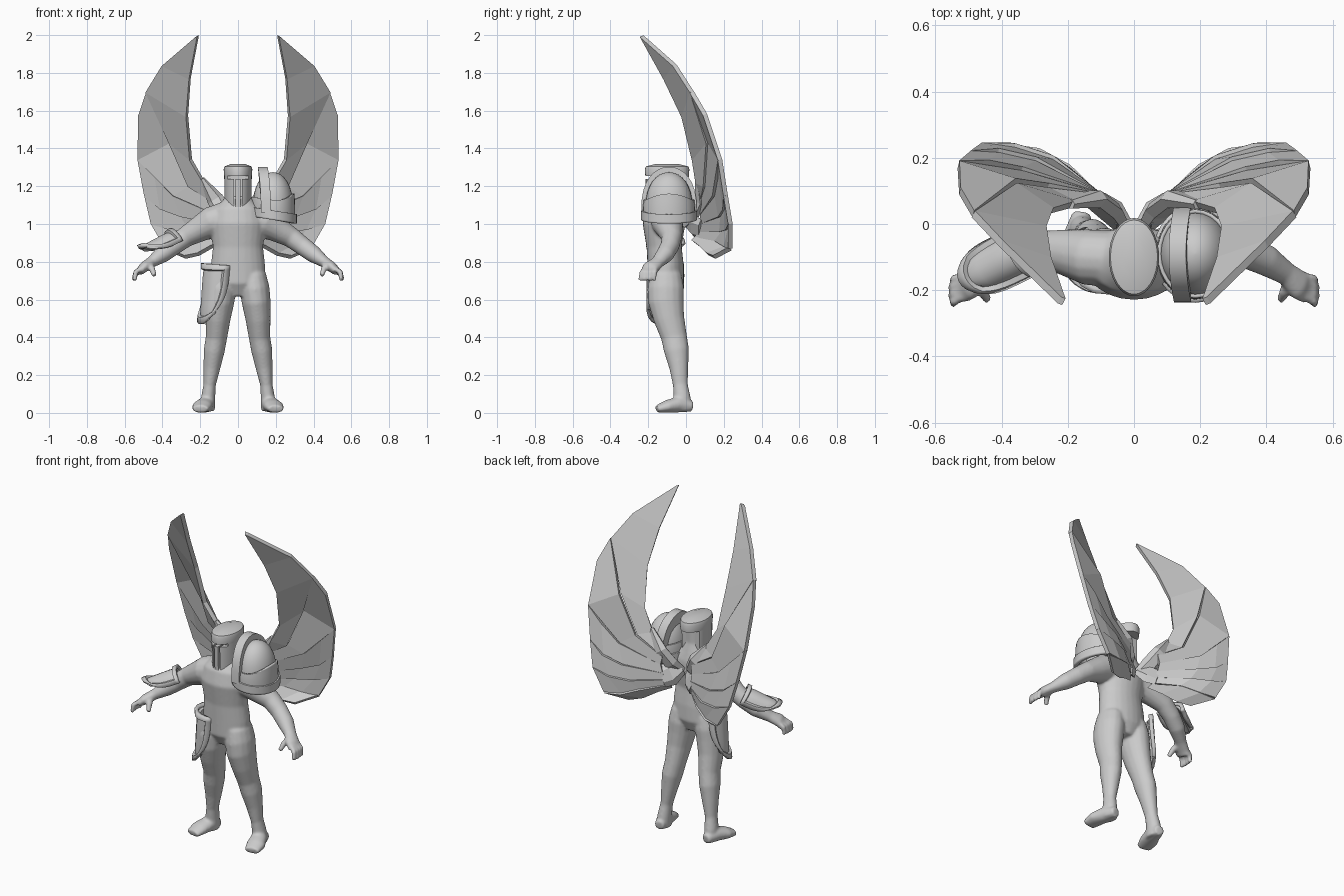
import bpy, bmesh, math
from mathutils import Vector as V

if "Cube" in bpy.data.objects:
    bpy.data.objects.remove(bpy.data.objects["Cube"])

GREY = bpy.data.materials.new("plain_grey")
GREY.diffuse_color = (0.6, 0.6, 0.6, 1)
GREY.use_nodes = True
GREY.node_tree.nodes["Principled BSDF"].inputs["Base Color"].default_value = GREY.diffuse_color


def finish(name, bm, smooth=None):
    bmesh.ops.recalc_face_normals(bm, faces=bm.faces)
    me = bpy.data.meshes.new(name)
    bm.to_mesh(me)
    bm.free()
    me.materials.append(GREY)
    ob = bpy.data.objects.new(name, me)
    bpy.context.collection.objects.link(ob)
    if smooth is not None:
        bpy.ops.object.select_all(action='DESELECT')
        bpy.context.view_layer.objects.active = ob
        ob.select_set(True)
        bpy.ops.object.shade_smooth_by_angle(angle=math.radians(smooth))
    return ob


def tube(bm, path, n=16, side=1):
    """Capped tube through sections (x, y, z, rx, ry)."""
    pts = [V((p[0] * side, p[1], p[2])) for p in path]
    main = (pts[-1] - pts[0]).normalized()
    ref = V((0, 1, 0)) if abs(main.y) < 0.8 else V((0, 0, 1))
    rings = []
    for i, p in enumerate(pts):
        t = (pts[min(i + 1, len(pts) - 1)] - pts[max(i - 1, 0)]).normalized()
        a = ref.cross(t).normalized()
        b = t.cross(a)
        rx, ry = path[i][3], path[i][4]
        rings.append([bm.verts.new(p + a * rx * math.cos(k * math.tau / n)
                                   + b * ry * math.sin(k * math.tau / n)) for k in range(n)])
    for r0, r1 in zip(rings, rings[1:]):
        for k in range(n):
            bm.faces.new((r0[k], r0[(k + 1) % n], r1[(k + 1) % n], r1[k]))
    bm.faces.new(rings[0])
    bm.faces.new(rings[-1])


def thicken(ob, thickness):
    m = ob.modifiers.new("thickness", 'SOLIDIFY')
    m.thickness, m.offset = thickness, 0
    return ob


def curved_plate(name, p0, p1, out, radius, half, taper):
    """Armour plate wrapped round a limb, with a raised border and round end."""
    p0, p1 = V(p0), V(p1)
    axis = (p1 - p0).normalized()
    out = V(out)
    out = (out - axis * out.dot(axis)).normalized()
    side = axis.cross(out)
    us = [-1, -.83, -.79, -.5, -.25, 0, .25, .5, .79, .83, 1]
    vs = [0, .075, .095, .25, .4, .55, .68, .8, .89, .91, 1]
    bm = bmesh.new()
    grid = []
    for v in vs:
        h = half * (1 - taper * v ** 3.5)
        row = []
        for u in us:
            border = abs(u) > .8 or v < .08 or v > .9
            r = radius + (.008 if border else -.006)
            # the middle of the lower end hangs lower than its corners
            c = p0.lerp(p1, v * (1 - 0.17 * u * u))
            row.append(bm.verts.new(c + r * (out * math.cos(u * h) + side * math.sin(u * h))))
        grid.append(row)
    for a, b in zip(grid, grid[1:]):
        for i in range(len(us) - 1):
            bm.faces.new((a[i], a[i + 1], b[i + 1], b[i]))
    return thicken(finish(name, bm, 30), 0.022)


# --- body: tubes fused into one smooth skin
bm = bmesh.new()
tube(bm, [(0, -.10, .62, .07, .06), (0, -.105, .69, .145, .095), (0, -.108, .78, .144, .096),
          (0, -.116, .88, .133, .093), (0, -.117, 1.0, .15, .113), (0, -.11, 1.07, .135, .103),
          (0, -.10, 1.12, .085, .08), (0, -.095, 1.16, .055, .06), (0, -.10, 1.26, .055, .065)], 24)
for s in (1, -1):
    # leg and foot
    tube(bm, [(.074, -.108, .79, .03, .05), (.079, -.107, .73, .07, .085), (.088, -.107, .66, .079, .097),
              (.096, -.106, .59, .077, .095), (.106, -.09, .5, .067, .082),
              (.114, -.063, .4, .057, .069), (.126, -.05, .33, .056, .067), (.138, -.038, .24, .045, .051),
              (.15, -.03, .15, .033, .04), (.158, -.02, .08, .038, .045), (.16, -.02, .01, .038, .05)], 16, s)
    tube(bm, [(.157, .035, .034, .028, .028), (.17, -.04, .045, .046, .043),
              (.19, -.10, .034, .054, .034), (.20, -.155, .02, .044, .02)], 16, s)
    # arm and hand
    tube(bm, [(.06, -.105, 1.035, .085, .085), (.14, -.10, 1.01, .083, .085), (.21, -.085, .97, .068, .07),
              (.28, -.075, .93, .055, .055), (.34, -.085, .885, .05, .05), (.40, -.11, .84, .046, .048),
              (.46, -.15, .797, .03, .036), (.50, -.185, .77, .028, .046), (.522, -.197, .745, .02, .046)], 16, s)
    for i in (-1.5, -.5, .5, 1.5):
        tube(bm, [(.505, -.185 - .019 * i, .77, .014, .013), (.543, -.20 - .024 * i, .745, .015, .012),
                  (.555 - .006 * abs(i), -.206 - .025 * i, .700, .013, .011)], 8, s)
    tube(bm, [(.475, -.165, .785, .022, .022), (.455, -.205, .765, .018, .018),
              (.443, -.23, .725, .014, .014)], 8, s)
body = finish("body", bm)
m = body.modifiers.new("fuse", 'REMESH')
m.mode, m.voxel_size, m.use_smooth_shade = 'VOXEL', 0.007, True
m = body.modifiers.new("soften", 'SMOOTH')
m.factor, m.iterations = 0.5, 10

# --- helmet: domed cap, open back, slotted face
bm = bmesh.new()
tube(bm, [(0, -.10, 1.25, .073, .115), (0, -.10, 1.29, .076, .118),
          (0, -.10, 1.305, .071, .112), (0, -.10, 1.318, .035, .06)], 32)
cap = finish("helmet_cap", bm, 30)
bm = bmesh.new()
tube(bm, [(0, -.10, 1.09, .07, .108), (0, -.10, 1.16, .072, .112), (0, -.10, 1.26, .073, .115)], 32)
for v in bm.verts:
    v.co.y = min(v.co.y, -.045)
face = finish("helmet_face", bm, 30)
bm = bmesh.new()
for x, z, w, h in ((0, 1.245, .11, .016), (-.017, 1.165, .01, .16), (.017, 1.165, .01, .16)):
    for v in bmesh.ops.create_cube(bm, size=1)["verts"]:
        v.co = V((x + v.co.x * w, -.20 + v.co.y * .07, z + v.co.z * h))
slots = finish("slot_cutter", bm)
slots.hide_render = True
slots.hide_viewport = True
for ob in (face, cap):
    m = ob.modifiers.new("slots", 'BOOLEAN')
    m.object, m.operation, m.use_self = slots, 'DIFFERENCE', True

# --- shoulder armour: round dome, lower plate and rim, upright neck guard
C = V((.185, -.09, 1.06))
SEG = 28


def shell(name, rx, ry, rz, z0, z1, lean, arch, thick):
    bm = bmesh.new()
    rows = []
    for j in range(10):
        f = z0 + (z1 - z0) * math.sin(math.pi / 2 * j / 9)
        w = math.sqrt(max(1 - max(f, 0) ** 2.6, 0.0004))
        row = []
        for k in range(SEG):
            c, d = math.cos(k * math.tau / SEG), math.sin(k * math.tau / SEG)
            # the upper edge of a plate can arch up on its outer side
            row.append(bm.verts.new(C + V((rx * w * c, ry * w * d,
                                           rz * f - lean * c + arch * j / 9 * max(c, 0) ** 2))))
        rows.append(row)
    for a, b in zip(rows, rows[1:]):
        for k in range(SEG):
            bm.faces.new((a[k], a[(k + 1) % SEG], b[(k + 1) % SEG], b[k]))
    if z1 > .99:
        bm.faces.new(rows[-1])
    return thicken(finish(name, bm, 35), thick)


shell("shoulder_dome", .102, .120, .208, .0, 1, .0, 0, .012)
shell("shoulder_lower_plate", .112, .132, .19, -.1, .35, .016, .05, .012)
shell("shoulder_rim", .117, .138, .19, -.2, .06, .02, 0, .02)

bm = bmesh.new()
prev = None
for x in (0, .052):
    ring = []
    for k in range(17):
        a = math.pi * k / 16
        # guard bends round the shoulder towards its lower ends
        ring.append(bm.verts.new((.105 + x + .016 * math.cos(a) ** 2,
                                  -.09 - .147 * math.cos(a), 1.06 + .243 * math.sin(a) ** .75)))
    bm.faces.new(ring)
    if prev:
        for k in range(17):
            bm.faces.new((prev[k], prev[(k + 1) % 17], ring[(k + 1) % 17], ring[k]))
    prev = ring
finish("neck_guard", bm, 30)

# --- forearm guard and thigh guard on the other side
curved_plate("forearm_guard", (-.325, -.078, .905), (-.495, -.165, .815), (-.45, -.12, .8), .064, 1.6, .5)
curved_plate("thigh_guard", (-.088, -.105, .785), (-.11, -.10, .465), (-.88, -.45, 0), .09, 1.55, .5)

# --- wings: feathers spanned between an upper and a lower edge, rooted along the back
EDGES = [
    [(.10, .06, 1.15), (.18, .06, 1.22), (.25, .04, 1.34), (.27, -.015, 1.57), (.255, -.11, 1.77), (.212, -.235, 1.995)],
    [(.10, .08, 1.10), (.26, .10, 1.2), (.36, .115, 1.43), (.485, .03, 1.70), (.40, -.06, 1.84), (.225, -.23, 1.99)],
    [(.11, .085, 1.05), (.34, .15, 1.15), (.53, .18, 1.34), (.526, .10, 1.58)],
    [(.10, .08, 1.0), (.30, .18, 1.04), (.41, .205, 1.08), (.495, .21, 1.15)],
    [(.09, .07, .96), (.25, .185, .96), (.36, .22, .97), (.46, .235, 1.0)],
    [(.08, .055, .93), (.20, .16, .91), (.29, .21, .88), (.385, .235, .87)],
    [(.07, .035, .91), (.14, .075, .88), (.21, .115, .84), (.28, .15, .825)],
]
THIRD_TOP = [(.11, .085, 1.05), (.34, .15, 1.15), (.44, .17, 1.25), (.53, .18, 1.34)]
for s, label in ((1, "left"), (-1, "right")):
    for i, (r0, r1) in enumerate(zip(EDGES, EDGES[1:])):
        r0 = THIRD_TOP if i == 2 else r0
        # each feather tucks slightly behind the one above it
        tuck = 0 if i == 0 else .012
        bm = bmesh.new()
        n = len(r1)
        e0 = [bm.verts.new((s * x, y + tuck * (0 < j < n - 1), z)) for j, (x, y, z) in enumerate(r0[:n])]
        e1 = [bm.verts.new((s * x, y, z)) for x, y, z in r1]
        for k in range(n - 1):
            bm.faces.new((e0[k], e0[k + 1], e1[k + 1], e1[k]))
        thicken(finish(f"{label}_feather_{i + 1}", bm), .024)
    # angular wing arm joining the back to the feathers
    bm = bmesh.new()
    tube(bm, [(.035, -.01, 1.0, .03, .02), (.075, .04, 1.05, .05, .03),
              (.12, .075, 1.13, .045, .03), (.19, .06, 1.24, .012, .015)], 6, s)
    tube(bm, [(.03, .0, 1.02, .04, .02), (.07, .045, .99, .07, .03), (.11, .08, .97, .06, .02)], 6, s)
    finish(f"{label}_wing_root", bm)
